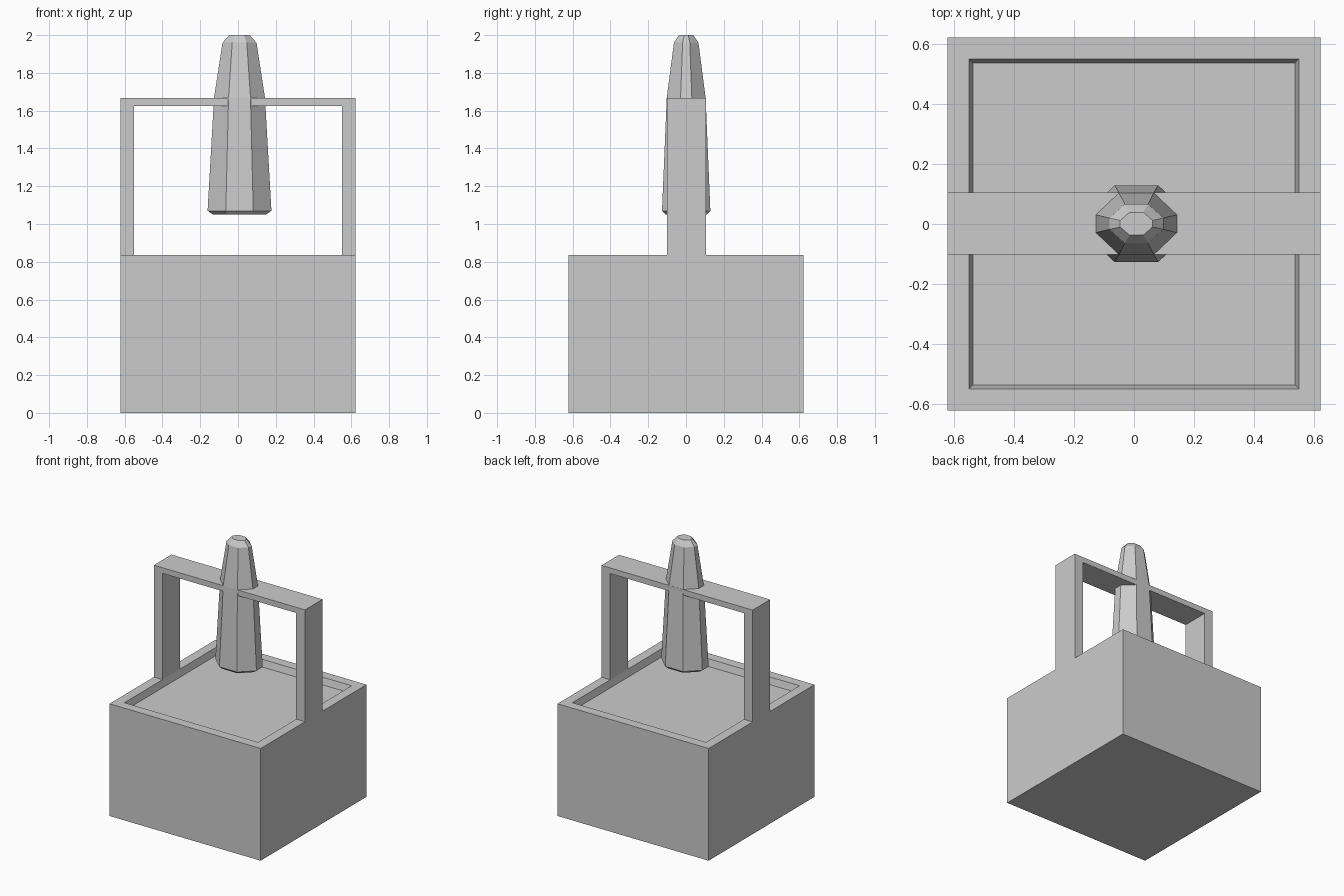
import bpy, bmesh

if "Cube" in bpy.data.objects:
    bpy.data.objects.remove(bpy.data.objects["Cube"])


def finish(name, bm):
    bmesh.ops.recalc_face_normals(bm, faces=bm.faces)
    mesh = bpy.data.meshes.new(name)
    bm.to_mesh(mesh)
    bm.free()
    obj = bpy.data.objects.new(name, mesh)
    bpy.context.collection.objects.link(obj)
    return obj


def loft(name, rings):
    """Skin a stack of equal-sized vertex rings and cap both ends."""
    bm = bmesh.new()
    loops = [[bm.verts.new(p) for p in ring] for ring in rings]
    n = len(loops[0])
    for a, b in zip(loops, loops[1:]):
        for i in range(n):
            j = (i + 1) % n
            bm.faces.new((a[i], a[j], b[j], b[i]))
    bm.faces.new(loops[0][::-1])
    bm.faces.new(loops[-1])
    return finish(name, bm)


def square(h, z):
    return [(-h, -h, z), (h, -h, z), (h, h, z), (-h, h, z)]


def octagon(rx, ry, z, cx=0.008, cy=0.001):
    # stretched octagon with flats facing front, back and sides
    u, v = 0.43 * rx, 0.29 * ry
    pts = [(u, -ry), (rx, -v), (rx, v), (u, ry),
           (-u, ry), (-rx, v), (-rx, -v), (-u, -ry)]
    return [(cx + x, cy + y, z) for x, y in pts]


# Square base with a shallow, slightly tapered tray in its top
loft("base_block", [square(0.622, 0), square(0.622, 0.835),
                    square(0.55, 0.835), square(0.537, 0.785)])

# Handle-like frame: one U-shaped profile extruded along y
profile = [(-0.622, 0.835), (-0.622, 1.667), (0.622, 1.667), (0.622, 0.835),
           (0.55, 0.835), (0.55, 1.625), (-0.55, 1.625), (-0.55, 0.835)]
loft("arch_frame", [[(x, y, z) for x, z in profile] for y in (-0.101, 0.105)])

# Tapered eight-sided spike hanging through the frame
spike = [(0.140, 0.108, 1.05), (0.169, 0.128, 1.07), (0.135, 0.103, 1.667),
         (0.090, 0.065, 1.96), (0.054, 0.038, 2.0)]
loft("hanging_spike", [octagon(*s) for s in spike])
